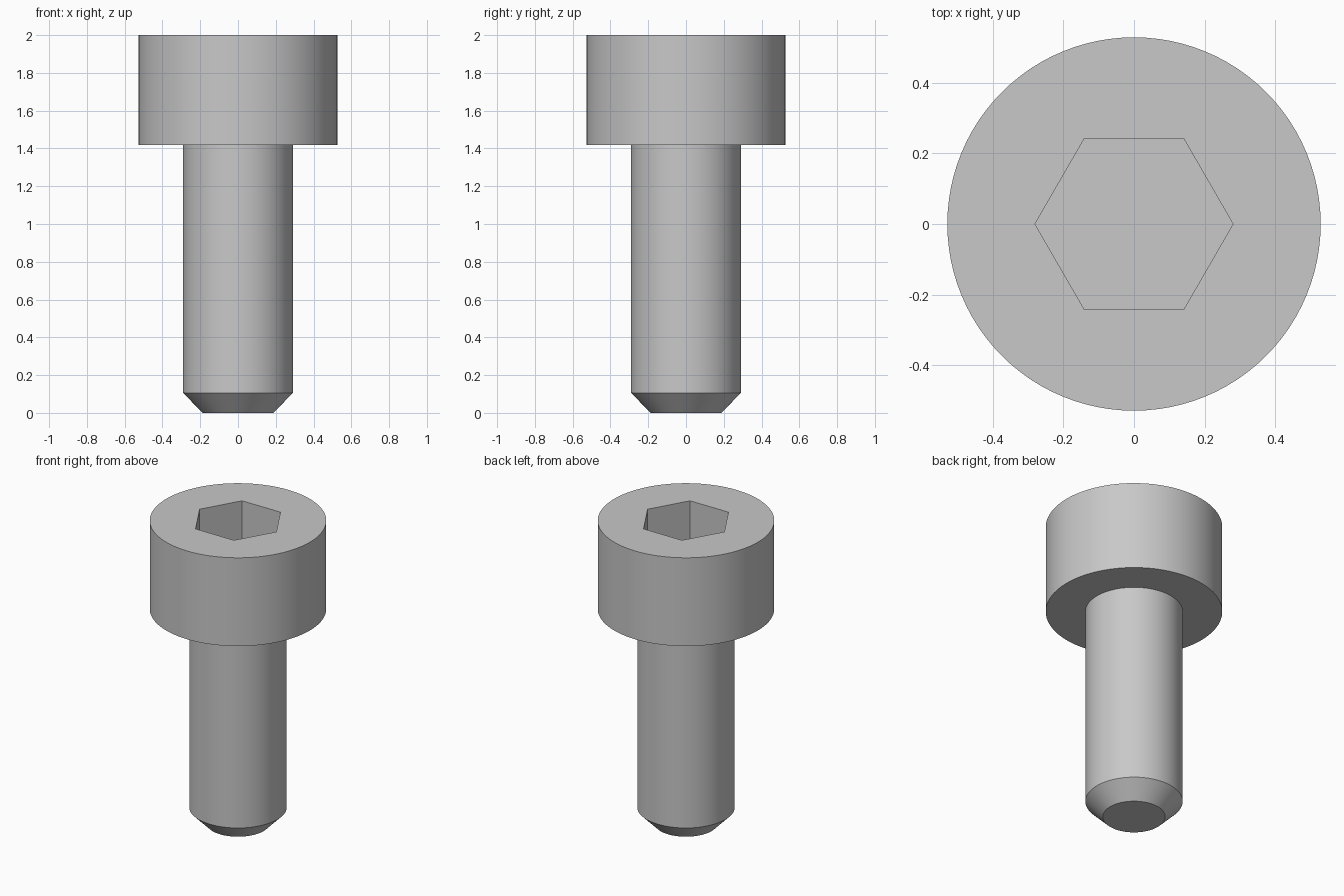
import bpy, math

cube = bpy.data.objects.get("Cube")
if cube:
    bpy.data.objects.remove(cube, do_unlink=True)

# Single plain metal colour
steel = bpy.data.materials.new("grey_steel")
steel.use_nodes = True
colour = (0.58, 0.58, 0.58, 1)
steel.diffuse_color = colour
steel.node_tree.nodes["Principled BSDF"].inputs["Base Color"].default_value = colour

SIDES = 96
HEAD_BASE, TOP = 1.417, 2.0
SOCKET_DEPTH = 0.32


def turned(name, profile, sides=SIDES):
    """Solid of revolution from (radius, z) rings, listed from bottom to top."""
    verts, faces = [], []
    for radius, z in profile:
        for i in range(sides):
            a = math.tau * i / sides
            verts.append((radius * math.cos(a), radius * math.sin(a), z))
    for ring in range(len(profile) - 1):
        low, high = ring * sides, (ring + 1) * sides
        for i in range(sides):
            j = (i + 1) % sides
            faces.append((low + i, low + j, high + j, high + i))
    faces.append(tuple(reversed(range(sides))))
    faces.append(tuple(range(len(verts) - sides, len(verts))))
    mesh = bpy.data.meshes.new(name)
    mesh.from_pydata(verts, [], faces)
    mesh.materials.append(steel)
    obj = bpy.data.objects.new(name, mesh)
    bpy.context.collection.objects.link(obj)
    return obj


def select_only(obj):
    bpy.ops.object.select_all(action='DESELECT')
    obj.select_set(True)
    bpy.context.view_layer.objects.active = obj


# Shank with chamfered tip, reaching slightly into the head
shank = turned("shank", [(0.187, 0), (0.291, 0.106), (0.291, HEAD_BASE + 0.05)])

# Cylindrical head with a hexagonal socket cut into its top
head = turned("head", [(0.528, HEAD_BASE), (0.528, TOP)])
cutter = turned("socket_cutter", [(0.28, TOP - SOCKET_DEPTH), (0.28, TOP + 0.1)], sides=6)
cutter.hide_render = True
cut = head.modifiers.new("socket", 'BOOLEAN')
cut.operation = 'DIFFERENCE'
cut.solver = 'EXACT'
cut.object = cutter
select_only(head)
bpy.ops.object.modifier_apply(modifier=cut.name)
bpy.data.objects.remove(cutter, do_unlink=True)

# Smooth round walls, crisp edges
for part in (shank, head):
    select_only(part)
    bpy.ops.object.shade_smooth_by_angle(angle=math.radians(30))
